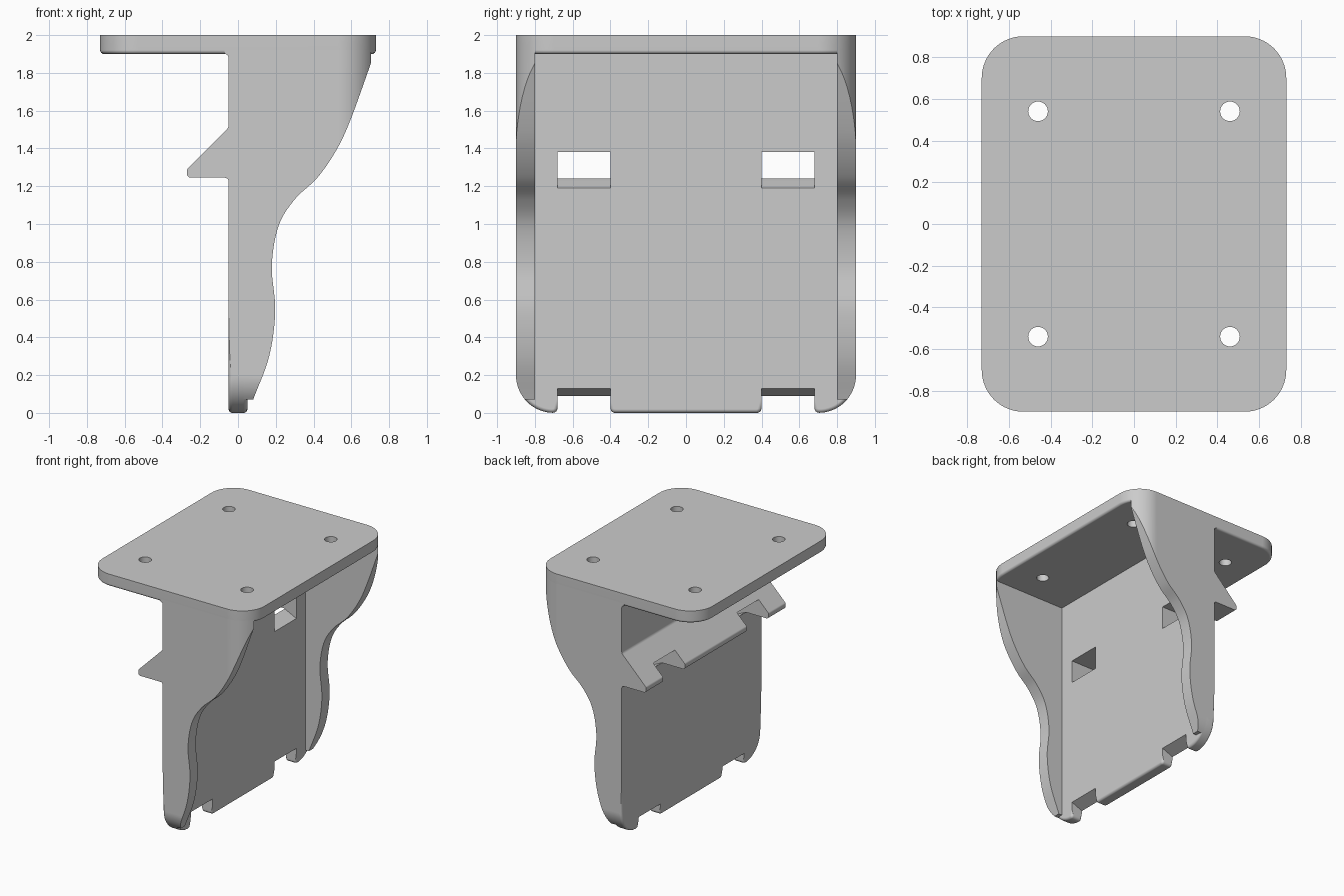
import bpy, bmesh, math
from mathutils import Vector
from mathutils.geometry import interpolate_bezier

cube = bpy.data.objects.get("Cube")
if cube:
    bpy.data.objects.remove(cube, do_unlink=True)

grey = bpy.data.materials.new("plain_grey")
grey.use_nodes = True
colour = (0.6, 0.6, 0.6, 1)
grey.diffuse_color = colour
for node in grey.node_tree.nodes:
    if node.type == 'BSDF_PRINCIPLED':
        node.inputs["Base Color"].default_value = colour

HALF_X, HALF_Y, WALL, CORNER, SOFT = 0.73, 0.9, 0.05, 0.2, 0.02


def rounded(corners, steps=8):
    """Polygon from (a, b, radius) corners, each filleted by its radius."""
    pts = []
    for i, (a, b, r) in enumerate(corners):
        p = Vector((a, b))
        if r == 0:
            pts.append(p)
            continue
        u = (Vector(corners[i - 1][:2]) - p).normalized()
        v = (Vector(corners[(i + 1) % len(corners)][:2]) - p).normalized()
        half = u.angle(v) / 2
        centre = p + (u + v).normalized() * r / math.sin(half)
        start, end = ((p + w * r / math.tan(half) - centre).normalized() for w in (u, v))
        pts += [centre + start.slerp(end, k / steps).normalized() * r for k in range(steps + 1)]
    return pts


def prism(name, pts, axis, lo, hi, soft_edge=None):
    """Extrude a 2D outline along an axis; soften edges picked by a rule."""
    def place(p, d):
        return {'x': (d, p[0], p[1]), 'y': (p[0], d, p[1]), 'z': (p[0], p[1], d)}[axis]
    bm = bmesh.new()
    ends = [[bm.verts.new(place(p, d)) for p in pts] for d in (lo, hi)]
    n = len(pts)
    for end in ends:
        bm.faces.new(end)
    for i in range(n):
        j = (i + 1) % n
        bm.faces.new((ends[0][i], ends[0][j], ends[1][j], ends[1][i]))
    bmesh.ops.recalc_face_normals(bm, faces=bm.faces)
    if soft_edge:
        picked = [e for e in bm.edges if soft_edge(e.verts[0].co, e.verts[1].co)]
        bmesh.ops.bevel(bm, geom=picked, offset=SOFT, segments=4, profile=0.5,
                        affect='EDGES', clamp_overlap=False)
    mesh = bpy.data.meshes.new(name)
    bm.to_mesh(mesh)
    bm.free()
    mesh.materials.append(grey)
    obj = bpy.data.objects.new(name, mesh)
    bpy.context.collection.objects.link(obj)
    return obj


def carve(obj, tool, operation='DIFFERENCE'):
    mod = obj.modifiers.new("carve", 'BOOLEAN')
    mod.operation, mod.object, mod.solver = operation, tool, 'EXACT'
    bpy.context.view_layer.objects.active = obj
    bpy.ops.object.modifier_apply(modifier=mod.name)


def box_outline(a, low, high, low_r, high_r):
    return rounded([(-a, low, low_r), (a, low, low_r), (a, high, high_r), (-a, high, high_r)], 16)


# Top plate with a softened lower rim and four screw holes
plate_outline = box_outline(HALF_X, -HALF_Y, HALF_Y, CORNER, CORNER)
top_plate = prism("top_plate", plate_outline, 'z', 1.9, 2.0,
                  lambda p, q: max(p.z, q.z) < 1.95)
tools = []
for sx in (1, -1):
    for sy in (1, -1):
        ring = [(sx * 0.46 + 0.047 * math.cos(t * math.tau / 32),
                 sy * 0.54 + 0.047 * math.sin(t * math.tau / 32)) for t in range(32)]
        hole = prism("screw_hole_cutter", ring, 'z', 1.8, 2.1)
        carve(top_plate, hole)
        tools.append(hole)

# Back plate: rounded lower corners, two notches in the bottom, softened lower rim
IN, OUT, NOTCH = 0.4, 0.68, 0.09
arc = [math.pi / 2 * k / 16 for k in range(1, 17)]
right_half = [(IN, 0, 0.025), (IN, NOTCH, 0), (OUT, NOTCH, 0), (OUT, 0, 0.025)]
right_half += [(HALF_Y - CORNER + CORNER * math.sin(t), CORNER - CORNER * math.cos(t), 0) for t in arc]
right_half.append((HALF_Y, 1.92, 0))
left_half = [(-a, b, r) for a, b, r in reversed(right_half)]


def lower_rim(p, q):
    along_face = abs(p.x - q.x) < 0.01
    low = min(p.z, q.z) < 0.03 or abs(p.y) > OUT + 0.01
    return along_face and low and max(p.z, q.z) < CORNER + 0.001 and abs(p.z - q.z) < 0.03


back_plate = prism("back_plate", rounded(right_half + left_half, 6), 'x', -WALL, WALL, lower_rim)

# Hook ridge running along the rear of the back plate
ridge = prism("hook_ridge", rounded([
    (0, 1.523, 0), (-WALL, 1.523, 0), (-WALL, 1.51, 0.03), (-0.27, 1.29, SOFT),
    (-0.27, 1.245, SOFT), (-WALL, 1.245, SOFT), (-WALL, 1.224, 0), (0, 1.224, 0)]),
    'y', -HALF_Y, HALF_Y)

# Windows with sloping sills, and sloping tops for the bottom notches
window = [(-0.5, 1.24), (-WALL, 1.24), (WALL, 1.19), (0.5, 1.19), (0.5, 1.38), (-0.5, 1.38)]
notch = [(-0.1, 0.05), (0.1, 0.05), (0.1, 0.15), (WALL, 0.13), (-WALL, NOTCH), (-0.1, NOTCH)]
for side in (1, -1):
    lo, hi = sorted((side * IN, side * OUT))
    window_tool = prism("window_cutter", window, 'y', lo, hi)
    notch_tool = prism("notch_cutter", notch, 'y', lo, hi)
    carve(back_plate, window_tool)
    carve(back_plate, notch_tool)
    carve(ridge, window_tool)
    tools += [window_tool, notch_tool]

# Small fillet where the top plate meets the rear of the back plate
fillet = prism("top_fillet", rounded([
    (0, 1.92, 0), (-0.071, 1.92, 0), (-0.071, 1.9, 0), (-WALL, 1.9, SOFT),
    (-WALL, 1.879, 0), (0, 1.879, 0)]), 'y', -HALF_Y, HALF_Y)

# Side cheeks with a wavy front edge, trimmed to the rounded corners
wave = [Vector(p) for p in [
    (0.08, 0.07), (0.165, 0.3), (0.197, 0.54), (0.179, 0.78), (0.215, 0.99),
    (0.3, 1.13), (0.42, 1.245), (0.52, 1.39), (0.595, 1.55), (0.7, 1.84)]]
edge = []
for i in range(len(wave) - 1):
    a, b = wave[i], wave[i + 1]
    ta = (b - wave[i - 1]) / 6 if i else (b - a) / 3
    tb = (wave[i + 2] - a) / 6 if i + 2 < len(wave) else (b - a) / 3
    curve = interpolate_bezier(a.to_3d(), (a + ta).to_3d(), (b - tb).to_3d(), b.to_3d(), 9)
    edge += [p.to_2d() for p in curve[:-1]]
cheek_outline = [(0.025, 0.07)] + edge + [wave[-1], (0.712, 1.88), (0.712, 1.92), (0.025, 1.92)]

plan_tool = prism("plan_trimmer", plate_outline, 'z', -0.5, 2.5)
side_tool = prism("side_trimmer", box_outline(HALF_Y, 0, 2.5, CORNER, 0), 'x', -1, 1)
tools += [plan_tool, side_tool]
cheeks = []
for side, name in ((1, "left_cheek"), (-1, "right_cheek")):
    lo, hi = sorted((side * 0.8, side * 1.0))
    cheek = prism(name, cheek_outline, 'y', lo, hi)
    carve(cheek, plan_tool, 'INTERSECT')
    carve(cheek, side_tool, 'INTERSECT')
    cheeks.append(cheek)

for tool in tools:
    bpy.data.objects.remove(tool, do_unlink=True)

# Smooth curved faces, keep crisp edges and flat panels
for obj in [top_plate, back_plate, ridge, fillet] + cheeks:
    obj.data.polygons.foreach_set("use_smooth", [True] * len(obj.data.polygons))
    obj.data.set_sharp_from_angle(angle=math.radians(30))
    weighted = obj.modifiers.new("flat_panels", 'WEIGHTED_NORMAL')
    weighted.keep_sharp = True
